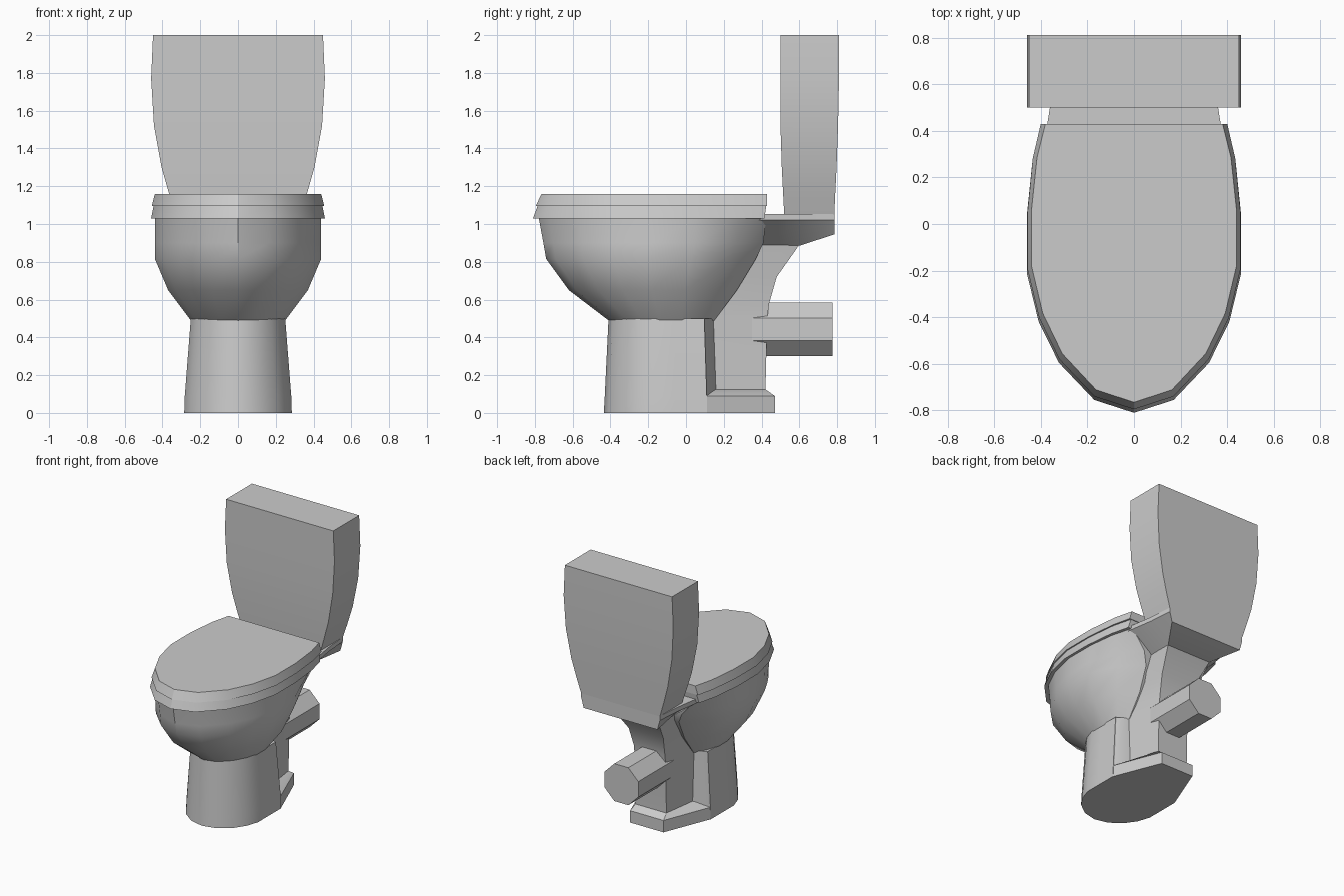
import bpy, bmesh, math

if "Cube" in bpy.data.objects:
    bpy.data.objects.remove(bpy.data.objects["Cube"])

COLOR = (0.6, 0.6, 0.6, 1)
ceramic = bpy.data.materials.new("grey_ceramic")
ceramic.use_nodes = True
ceramic.diffuse_color = COLOR
ceramic.node_tree.nodes["Principled BSDF"].inputs["Base Color"].default_value = COLOR


def finish(name, bm):
    """Turn a bmesh into a softly shaded ceramic object."""
    bmesh.ops.remove_doubles(bm, verts=bm.verts, dist=0.0005)
    bmesh.ops.recalc_face_normals(bm, faces=bm.faces)
    mesh = bpy.data.meshes.new(name)
    bm.to_mesh(mesh)
    bm.free()
    obj = bpy.data.objects.new(name, mesh)
    bpy.context.collection.objects.link(obj)
    mesh.materials.append(ceramic)
    bpy.ops.object.select_all(action="DESELECT")
    obj.select_set(True)
    bpy.context.view_layer.objects.active = obj
    bpy.ops.object.shade_smooth_by_angle(angle=math.radians(32))
    return obj


def loft(name, rings):
    """Skin closed rings of 3D points and cap both ends."""
    bm = bmesh.new()
    loops = [[bm.verts.new(p) for p in ring] for ring in rings]
    n = len(loops[0])
    for a, b in zip(loops, loops[1:]):
        for i in range(n):
            j = (i + 1) % n
            bm.faces.new((a[i], a[j], b[j], b[i]))
    bm.faces.new(loops[0][::-1])
    bm.faces.new(loops[-1])
    return finish(name, bm)


def mirrored(half):
    """Complete a half outline across x = 0."""
    return half + [(-x, y, z) for x, y, z in reversed(half) if x > 0]


# Rounded front outline: share of half width, share of length
NOSE = [(0, 0), (0.37, 0.045), (0.7, 0.175), (0.89, 0.32), (1, 0.49), (1, 0.69)]


def oval(z, width, front, back, back_width):
    length = back - front
    half = [(width * u, front + length * v, z) for u, v in NOSE]
    half.append((width + (back_width - width) * 0.4, front + length * 0.88, z))
    half.append((back_width, back, z))
    return mirrored(half)


def quad(z, front_width, front, back_width, back):
    return mirrored([(front_width, front, z), (back_width, back, z)])


# Pedestal column under the bowl
loft("pedestal_column", [oval(0, 0.285, -0.435, 0.11, 0.285),
                         oval(0.09, 0.282, -0.43, 0.11, 0.282),
                         oval(0.5, 0.25, -0.41, 0.097, 0.25)])

# Angled shoulders joining the column to the neck
loft("pedestal_shoulders", [quad(0.08, 0.28, 0.105, 0.17, 0.16),
                            quad(0.5, 0.245, 0.095, 0.17, 0.145)])

# Foot behind the column, bevelled up to the neck
loft("rear_foot", [quad(0, 0.283, 0.11, 0.14, 0.47),
                   quad(0.09, 0.28, 0.11, 0.14, 0.47),
                   quad(0.125, 0.17, 0.155, 0.13, 0.42)])

# Neck that flares up to the tank shelf
loft("rear_neck", [quad(0.1, 0.175, 0.1, 0.13, 0.42),
                   quad(0.5, 0.175, 0.1, 0.13, 0.43),
                   quad(0.58, 0.175, 0.12, 0.13, 0.44),
                   quad(0.72, 0.175, 0.2, 0.145, 0.48),
                   quad(0.89, 0.18, 0.3, 0.19, 0.6)])

# Bowl
loft("bowl", [oval(0.49, 0.25, -0.41, 0.15, 0.17),
              oval(0.65, 0.37, -0.62, 0.27, 0.175),
              oval(0.815, 0.44, -0.74, 0.37, 0.2),
              oval(0.9, 0.44, -0.755, 0.41, 0.25),
              oval(1.035, 0.44, -0.78, 0.425, 0.37)])

# Shelf that carries the tank: y, bottom z, bottom half width, top half width
shelf = [(0.3, 0.89, 0.18, 0.38), (0.41, 0.89, 0.18, 0.375),
         (0.6, 0.885, 0.19, 0.345), (0.785, 0.945, 0.31, 0.33)]
loft("tank_shelf", [[(b, y, z), (t, y, 1.02), (t, y, 1.053),
                     (-t, y, 1.053), (-t, y, 1.02), (-b, y, z)]
                    for y, z, b, t in shelf])

# Seat and lid
loft("seat", [oval(1.03, 0.46, -0.81, 0.415, 0.4),
              oval(1.097, 0.447, -0.785, 0.425, 0.385)])
loft("lid", [oval(1.095, 0.457, -0.795, 0.43, 0.4),
             oval(1.16, 0.44, -0.765, 0.43, 0.38)])

# Tank: z, half width, front, back
tank = [(1.05, 0.33, 0.52, 0.785), (1.16, 0.365, 0.514, 0.79),
        (1.3, 0.405, 0.507, 0.797), (1.52, 0.445, 0.5, 0.805),
        (1.77, 0.46, 0.5, 0.81), (2, 0.45, 0.5, 0.81)]
loft("tank", [quad(z, w, f, w, b) for z, w, f, b in tank])

# Waste pipe
SIDES = 8
radius = 0.142 / math.cos(math.pi / SIDES)
angles = [(i + 0.5) * math.tau / SIDES for i in range(SIDES)]
loft("waste_pipe", [[(radius * math.cos(a), y, 0.443 + radius * math.sin(a))
                     for a in angles] for y in (0.35, 0.775)])
